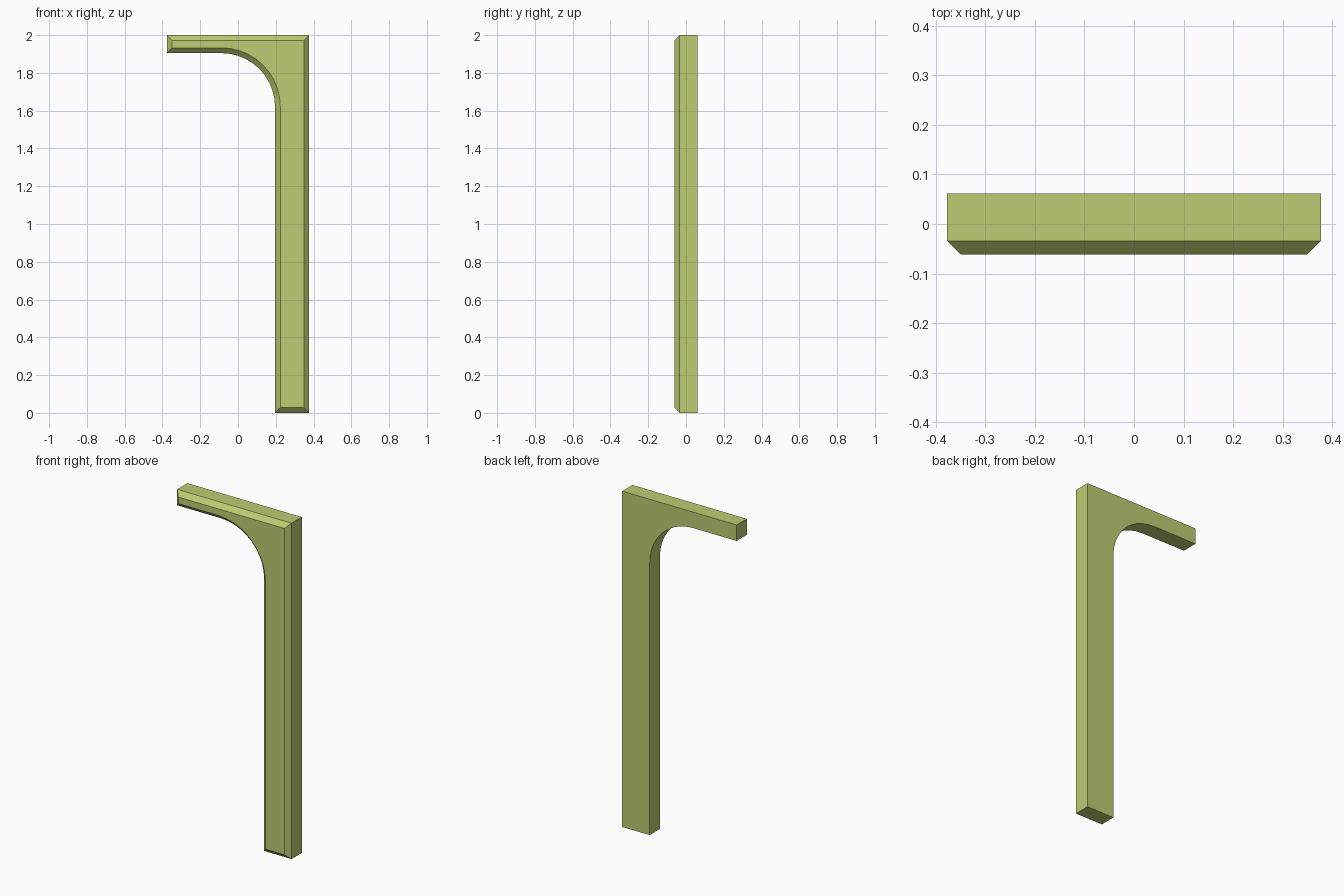
import bpy, bmesh
from math import sin, cos, pi, radians

cube = bpy.data.objects.get("Cube")
if cube:
    bpy.data.objects.remove(cube, do_unlink=True)

HALF_W, HEIGHT = 0.377, 2.0
BACK, SHOULDER, FRONT = 0.062, -0.034, -0.062
CHAMFER = 0.028
POST_X, ARM_Z = 0.196, 1.905      # inner side of the post, underside of the arm
RADIUS, STEPS = 0.285, 10

# Green paint
green = bpy.data.materials.new("leaf_green")
colour = (0.50, 0.61, 0.168, 1.0)
green.use_nodes = True
green.diffuse_color = colour
bsdf = next(n for n in green.node_tree.nodes if n.type == 'BSDF_PRINCIPLED')
bsdf.inputs["Base Color"].default_value = colour

# Outline: post with an arm, joined by a rounded inner corner
arc = [(POST_X - RADIUS + RADIUS * cos(a), ARM_Z - RADIUS + RADIUS * sin(a))
       for a in (pi / 2 * i / STEPS for i in range(STEPS + 1))]
outline = [(-HALF_W, ARM_Z), (-HALF_W, HEIGHT), (HALF_W, HEIGHT),
           (HALF_W, 0), (POST_X, 0)] + arc

# Extrude the outline from the back to the start of the chamfer
bm = bmesh.new()
back = bm.faces.new([bm.verts.new((x, BACK, z)) for x, z in outline])
extruded = bmesh.ops.extrude_face_region(bm, geom=[back], use_keep_orig=True)
front = next(g for g in extruded["geom"] if isinstance(g, bmesh.types.BMFace))
for v in front.verts:
    v.co.y = SHOULDER
bmesh.ops.recalc_face_normals(bm, faces=bm.faces[:])

# Chamfer all round the front
bmesh.ops.inset_region(bm, faces=[front], thickness=CHAMFER,
                       use_boundary=True, use_even_offset=True)
for v in front.verts:
    v.co.y = FRONT
bmesh.ops.recalc_face_normals(bm, faces=bm.faces[:])

mesh = bpy.data.meshes.new("bracket_post")
bm.to_mesh(mesh)
bm.free()
mesh.materials.append(green)
post = bpy.data.objects.new("bracket_post", mesh)
bpy.context.collection.objects.link(post)

# Smooth the curve, keep the edges sharp
bpy.ops.object.select_all(action='DESELECT')
post.select_set(True)
bpy.context.view_layer.objects.active = post
bpy.ops.object.shade_smooth_by_angle(angle=radians(30))
